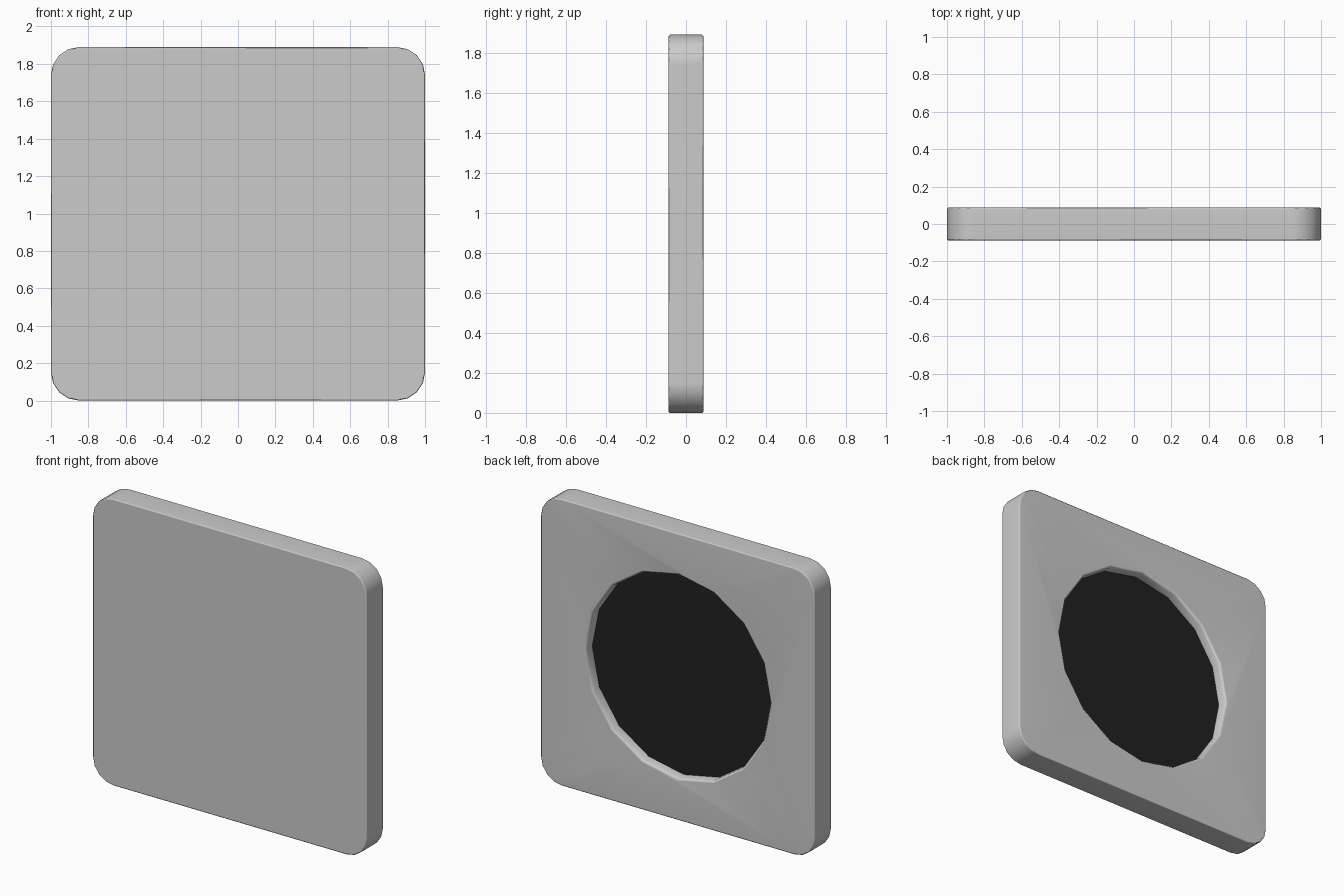
import bpy, bmesh
from math import sin, cos, pi, atan2

if "Cube" in bpy.data.objects:
    bpy.data.objects.remove(bpy.data.objects["Cube"])

W, H, T = 1.0, 0.945, 0.088      # half width, half height, half thickness
R, BEV = 0.15, 0.007             # corner radius, rim bevel
HOLE, FLOOR = 0.67, 0.02         # recess radius, y of recess floor


def outline(inset, y, seg=4):
    pts = []
    for k, (sx, sz) in enumerate([(1, 1), (-1, 1), (-1, -1), (1, -1)]):
        for i in range(seg + 1):
            a = k * pi / 2 + i * pi / 2 / seg
            pts.append((sx * (W - R) + (R - inset) * cos(a), y,
                        H + sz * (H - R) + (R - inset) * sin(a)))
    return pts


def circle(r, y, n=16):
    return [(r * cos(2 * pi * i / n), y, H + r * sin(2 * pi * i / n)) for i in range(n)]


def bridge(bm, a, b):
    """Quads between equal loops, otherwise triangles stepped by angle."""
    n, m = len(a), len(b)
    if n == m:
        for i in range(n):
            bm.faces.new((a[i - 1], a[i], b[i], b[i - 1]))
        return

    def angle(loop, i):
        v = loop[i % len(loop)].co
        return atan2(v.z - H, v.x) % (2 * pi) + 2 * pi * (i // len(loop))
    i = j = 0
    while i < n or j < m:
        if j >= m or (i < n and angle(a, i + 1) <= angle(b, j + 1)):
            bm.faces.new((a[i], a[(i + 1) % n], b[j % m]))
            i += 1
        else:
            bm.faces.new((a[i % n], b[(j + 1) % m], b[j]))
            j += 1


def finish(bm, name):
    for f in bm.faces:
        f.smooth = True
    me = bpy.data.meshes.new(name)
    bm.to_mesh(me)
    bm.free()
    ob = bpy.data.objects.new(name, me)
    bpy.context.collection.objects.link(ob)
    return ob


# Rounded panel: front face, bevelled sides, back face with round recess
bm = bmesh.new()
loops = [[bm.verts.new(p) for p in pts] for pts in (
    outline(BEV, -T), outline(0, -T + BEV), outline(0, T - BEV), outline(BEV, T),
    circle(HOLE + 0.015, T), circle(HOLE, T - 0.015), circle(HOLE, FLOOR))]
bm.faces.new(loops[0])
for a, b in zip(loops, loops[1:]):
    bridge(bm, a, b)
bmesh.ops.recalc_face_normals(bm, faces=bm.faces)
if bm.faces[:][0].normal.y > 0:
    bmesh.ops.reverse_faces(bm, faces=bm.faces[:])
panel = finish(bm, "panel")
panel.modifiers.new("flat_shading", 'WEIGHTED_NORMAL')

# Dark disc closing the recess, facing the back
bm = bmesh.new()
bm.faces.new([bm.verts.new(p) for p in reversed(circle(HOLE, FLOOR))])
disc = finish(bm, "recess_disc")
mat = bpy.data.materials.new("black")
mat.diffuse_color = (0.015, 0.015, 0.015, 1)
mat.use_nodes = True
mat.node_tree.nodes["Principled BSDF"].inputs["Base Color"].default_value = mat.diffuse_color
disc.data.materials.append(mat)
